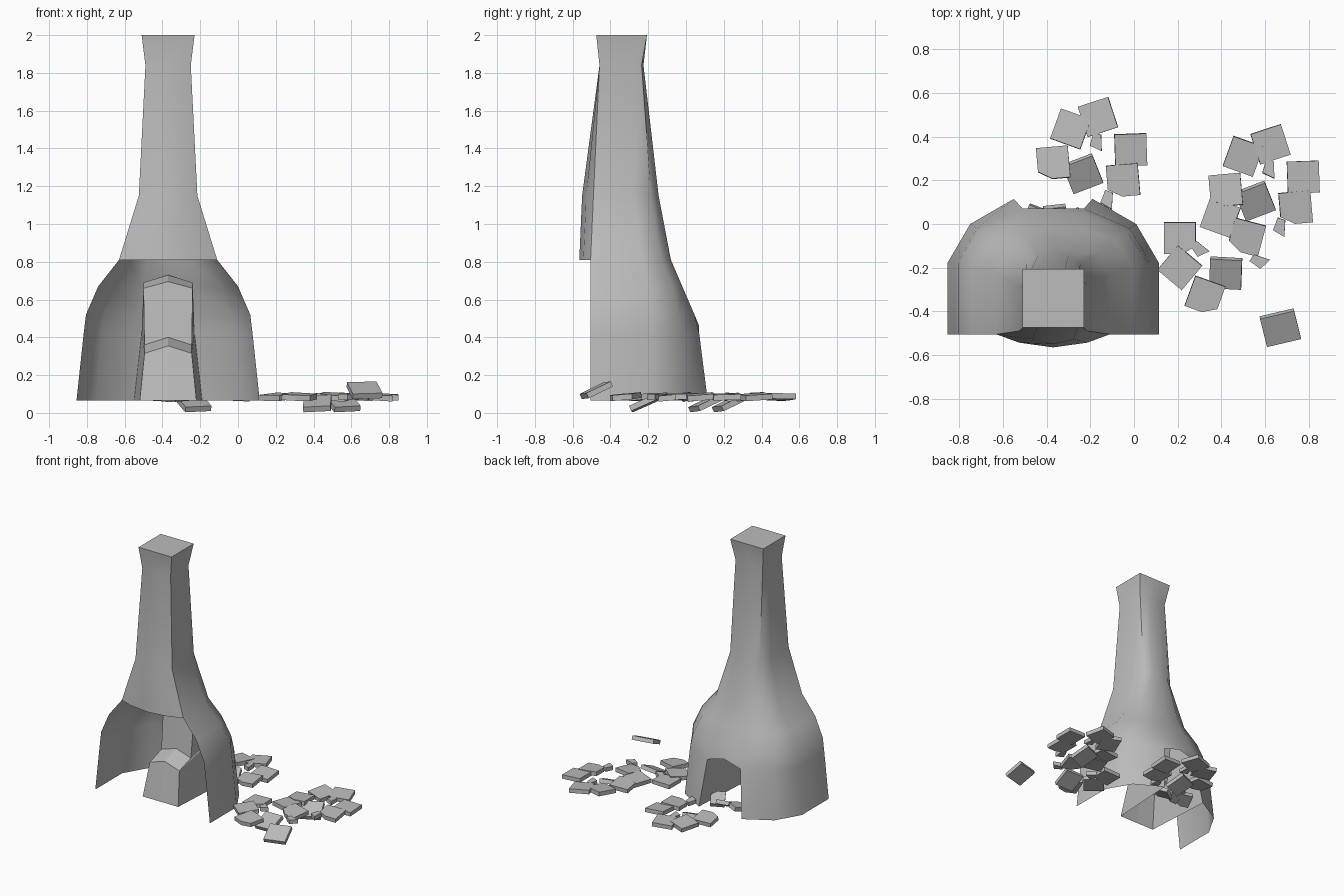
import bpy, bmesh, math, random
from mathutils import Matrix, Vector

cube = bpy.data.objects.get("Cube")
if cube:
    bpy.data.objects.remove(cube)
random.seed(4)

CX = -0.37      # centre line of the chimney
GROUND = 0.065

stone = bpy.data.materials.new("grey stone")
stone.use_nodes = True
stone.diffuse_color = (0.5, 0.5, 0.5, 1)
stone.node_tree.nodes["Principled BSDF"].inputs["Base Color"].default_value = (0.5, 0.5, 0.5, 1)


def finish(bm, name, smooth=None):
    me = bpy.data.meshes.new(name)
    bm.to_mesh(me)
    bm.free()
    me.materials.append(stone)
    ob = bpy.data.objects.new(name, me)
    bpy.context.collection.objects.link(ob)
    if smooth:
        bpy.ops.object.select_all(action='DESELECT')
        ob.select_set(True)
        bpy.context.view_layer.objects.active = ob
        bpy.ops.object.shade_smooth_by_angle(angle=math.radians(smooth))
    return ob


# Chimney shell: height, half width, front y, side bend y, corner (x, y), back (x, y)
levels = [
    (GROUND, .485, -.505, -.18, .38, 0, .18, .115),
    (.42, .447, -.505, -.18, .35, -.02, .14, .07),
    (.52, .435, -.505, -.18, .34, -.04, .14, .045),
    (.67, .37, -.505, -.20, .28, -.07, .13, -.02),
    (.81, .26, -.505, -.23, .21, -.13, .11, -.08),
    (1.15, .155, -.49, -.28, .125, -.185, .07, -.145),
    (1.84, .12, -.458, -.30, .115, -.235, .05, -.225),
    (2.0, .14, -.475, -.30, .14, -.207, .05, -.207),
]
bm = bmesh.new()
rings = []
for i, (z, w, yf, ym, cx, cy, dx, yb) in enumerate(levels):
    half = [(w, yf), (w, ym), (cx, cy), (dx, yb)]
    pts = [(x, y, z) for x, y in half]
    pts.append((0, yb, .46 if i == 1 else z))
    pts += [(-x, y, z) for x, y in reversed(half)]
    rings.append([bm.verts.new((CX + x, y, h)) for x, y, h in pts])
for i, (a, b) in enumerate(zip(rings, rings[1:])):
    for j in range(8):
        if i == 0 and j in (3, 4):      # fireplace opening
            continue
        bm.faces.new((a[j], a[j + 1], b[j + 1], b[j]))

# Bowed breast panel closing the front above the hood
bows = (.06, .06, .0, .0)
fronts = []
for ring, bow in zip(rings[4:], bows):
    r, l = ring[0], ring[-1]
    row = [l]
    for t in (.2, .5, .8):
        p = l.co.lerp(r.co, t)
        p.y -= bow * (1 - (2 * t - 1) ** 2)
        row.append(bm.verts.new(p))
    fronts.append(row + [r])
for a, b in zip(fronts, fronts[1:]):
    for j in range(4):
        bm.faces.new((a[j], a[j + 1], b[j + 1], b[j]))

# Top cap with a shallow sunken flue
rim = fronts[-1] + rings[-1][1:-1]
cap = bm.faces.new(rim)
bmesh.ops.inset_region(bm, faces=[cap], thickness=.045, depth=-.02)
finish(bm, "chimney_shell", 40)

# Firebox and throat: half width, y, side z, ridge z, from rear foot to shell
profile = [
    (.15, -.41, GROUND, GROUND),
    (.125, -.36, .315, .355),
    (.125, -.22, .36, .40),
    (.13, -.19, .66, .695),
    (.13, -.07, .69, .73),
]
bm = bmesh.new()
rows = [[bm.verts.new((CX + x, y, z)) for x, z in ((-w, zs), (0, zr), (w, zs))]
        for w, y, zs, zr in profile]
for a, b in zip(rows, rows[1:]):
    for j in range(2):
        bm.faces.new((a[j], a[j + 1], b[j + 1], b[j]))
for side, sign in ((0, -1), (2, 1)):
    foot = bm.verts.new((CX + .18 * sign, .115, GROUND))
    spring = bm.verts.new((CX + .14 * sign, .07, .42))
    v = [r[side] for r in rows]
    bm.faces.new((v[0], v[1], foot))
    bm.faces.new((v[1], spring, foot))
    bm.faces.new((v[1], v[2], spring))
    bm.faces.new((v[2], v[3], spring))
    bm.faces.new((v[3], v[4], spring))
finish(bm, "firebox")


# Fallen slabs and shards
def slab(name, x, y, turn, outline, tilt=0, z=.085, thick=.03):
    bm = bmesh.new()
    face = bm.faces.new([bm.verts.new((px, py, -thick / 2)) for px, py in outline])
    up = bmesh.ops.extrude_face_region(bm, geom=[face])["geom"]
    bmesh.ops.translate(bm, vec=(0, 0, thick),
                        verts=[g for g in up if isinstance(g, bmesh.types.BMVert)])
    bmesh.ops.recalc_face_normals(bm, faces=bm.faces)
    wobble = Matrix.Rotation(random.uniform(-.08, .08), 4, 'Y')
    bm.transform(Matrix.Translation((x, y, z)) @ Matrix.Rotation(math.radians(turn), 4, 'Z')
                 @ Matrix.Rotation(math.radians(tilt), 4, 'X') @ wobble)
    finish(bm, name)


S = .073
whole = [(-S, -S), (S, -S), (S, S), (-S, S)]
cut_right = [(-S, -S * .5), (-.01, -S), (S, -S), (S, S), (-S, S)]
cut_left = [(-x, y) for x, y in reversed(cut_right)]
shard = [(-.035, .03), (-.02, -.03), (.04, -.025), (.0, .04)]

cluster = [
    (-.29, .435, -20, whole), (-.165, .49, 18, whole),
    (-.37, .28, 5, cut_right), (-.015, .34, 2, whole),
    (-.05, .20, 5, cut_right), (-.17, .375, -30, shard), (-.12, .11, -35, shard),
]
for tag, ox, oy in (("back", 0, 0), ("side", .79, -.125)):
    for i, (x, y, turn, shape) in enumerate(cluster):
        slab(f"{tag}_slab_{i}", x + ox, y + oy, turn, shape, random.uniform(-6, 6))
    slab(f"{tag}_tipped_slab", -.235 + ox, .23 + oy, 22, whole, 24, .05)

near = [
    (.395, .03, -20, whole), (.515, -.06, -15, cut_right), (.21, -.065, 0, cut_left),
    (.21, -.20, -40, whole), (.325, -.33, -20, cut_left),
    (.30, -.115, 20, shard), (.575, -.17, 40, shard),
]
for i, (x, y, turn, shape) in enumerate(near):
    slab(f"near_slab_{i}", x, y, turn, shape, random.uniform(-6, 6))
slab("near_tipped_slab", .42, -.225, -2, whole, 24, .05)
slab("stray_slab", .67, -.475, 14, [(x * 1.1, y) for x, y in whole], 25, .12)

# Rubble lying in the hearth
for i, (x, y, turn, tilt) in enumerate(((-.36, .03, 5, 30), (-.27, .0, 30, -25), (-.45, .02, -20, 15))):
    slab(f"hearth_slab_{i}", x, y, turn, [(px * .7, py * .8) for px, py in cut_left], tilt, .10)
